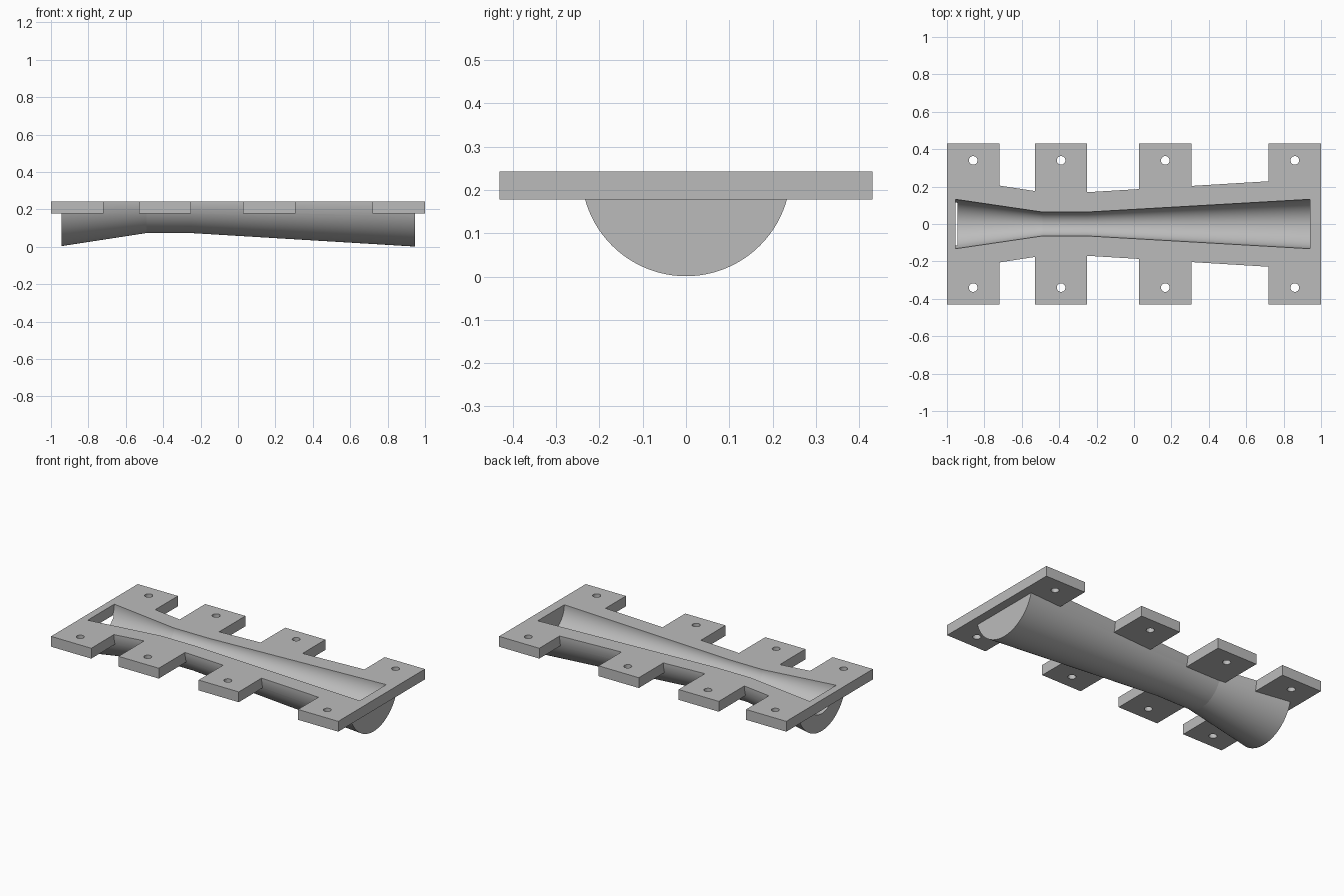
import bpy
import bmesh
from math import cos, sin, tau
from mathutils import Matrix, Vector

cube = bpy.data.objects.get("Cube")
if cube:
    bpy.data.objects.remove(cube, do_unlink=True)

TOP = 0.243          # split plane, also the axis height of the nozzle
PLATE_Z = 0.178      # underside of the mounting tabs
HALF_WIDTH = 0.431
TAB_X = (-0.86, -0.39, 0.167, 0.86)

grey = bpy.data.materials.new("plain grey")
grey.use_nodes = True
colour = (0.5, 0.5, 0.5, 1)
grey.diffuse_color = colour
grey.node_tree.nodes["Principled BSDF"].inputs["Base Color"].default_value = colour


def add_object(name, bm):
    bmesh.ops.recalc_face_normals(bm, faces=bm.faces)
    mesh = bpy.data.meshes.new(name)
    bm.to_mesh(mesh)
    bm.free()
    mesh.materials.append(grey)
    obj = bpy.data.objects.new(name, mesh)
    bpy.context.collection.objects.link(obj)
    return obj


def turned(name, profile, sides=96):
    """Solid turned around the x axis at the split plane from (x, radius) pairs."""
    bm = bmesh.new()
    rings = [[bm.verts.new((x, r * cos(tau * i / sides), TOP + r * sin(tau * i / sides)))
              for i in range(sides)] for x, r in profile]
    for a, b in zip(rings, rings[1:]):
        for i in range(sides):
            j = (i + 1) % sides
            bm.faces.new((a[i], a[j], b[j], b[i]))
    bm.faces.new(rings[0])
    bm.faces.new(rings[-1])
    return add_object(name, bm)


def box(name, low, high):
    low, high = Vector(low), Vector(high)
    bm = bmesh.new()
    place = Matrix.Translation((low + high) / 2) @ Matrix.Diagonal((*(high - low), 1))
    bmesh.ops.create_cube(bm, size=1, matrix=place)
    return add_object(name, bm)


def pin(name, x, y, radius):
    bm = bmesh.new()
    bmesh.ops.create_cone(bm, cap_ends=True, segments=32, radius1=radius, radius2=radius,
                          depth=1, matrix=Matrix.Translation((x, y, TOP)))
    return add_object(name, bm)


def combine(target, other, operation):
    mod = target.modifiers.new(operation.lower(), "BOOLEAN")
    mod.operation = operation
    mod.solver = "EXACT"
    mod.object = other
    bpy.context.view_layer.objects.active = target
    bpy.ops.object.modifier_apply(modifier=mod.name)
    bpy.data.objects.remove(other, do_unlink=True)


# Outer shell: converging, throat, diverging
nozzle = turned("nozzle_half", [(-0.945, 0.24), (-0.49, 0.17), (-0.25, 0.17), (0.945, 0.242)])

# Cross plates whose ends form the mounting tabs
for x in TAB_X:
    plate = box("tab_plate", (x - 0.14, -HALF_WIDTH, PLATE_Z), (x + 0.14, HALF_WIDTH, 0.6))
    combine(nozzle, plate, "UNION")

# Flat split face
combine(nozzle, box("top_cutter", (-2, -1, TOP), (2, 1, 1)), "DIFFERENCE")

# Flow channel, open at the inlet and closed by a thin wall at the outlet
channel = turned("channel_cutter", [(-0.954, 0.132), (-0.49, 0.064), (-0.25, 0.064), (0.94, 0.132)])
combine(nozzle, channel, "DIFFERENCE")

# Bolt holes
for x in TAB_X:
    for y in (-0.34, 0.34):
        combine(nozzle, pin("bolt_cutter", x, y, 0.023), "DIFFERENCE")

# Smooth curved walls, crisp edges
bpy.ops.object.select_all(action="DESELECT")
nozzle.select_set(True)
bpy.context.view_layer.objects.active = nozzle
bpy.ops.object.shade_smooth_by_angle(angle=0.14)
